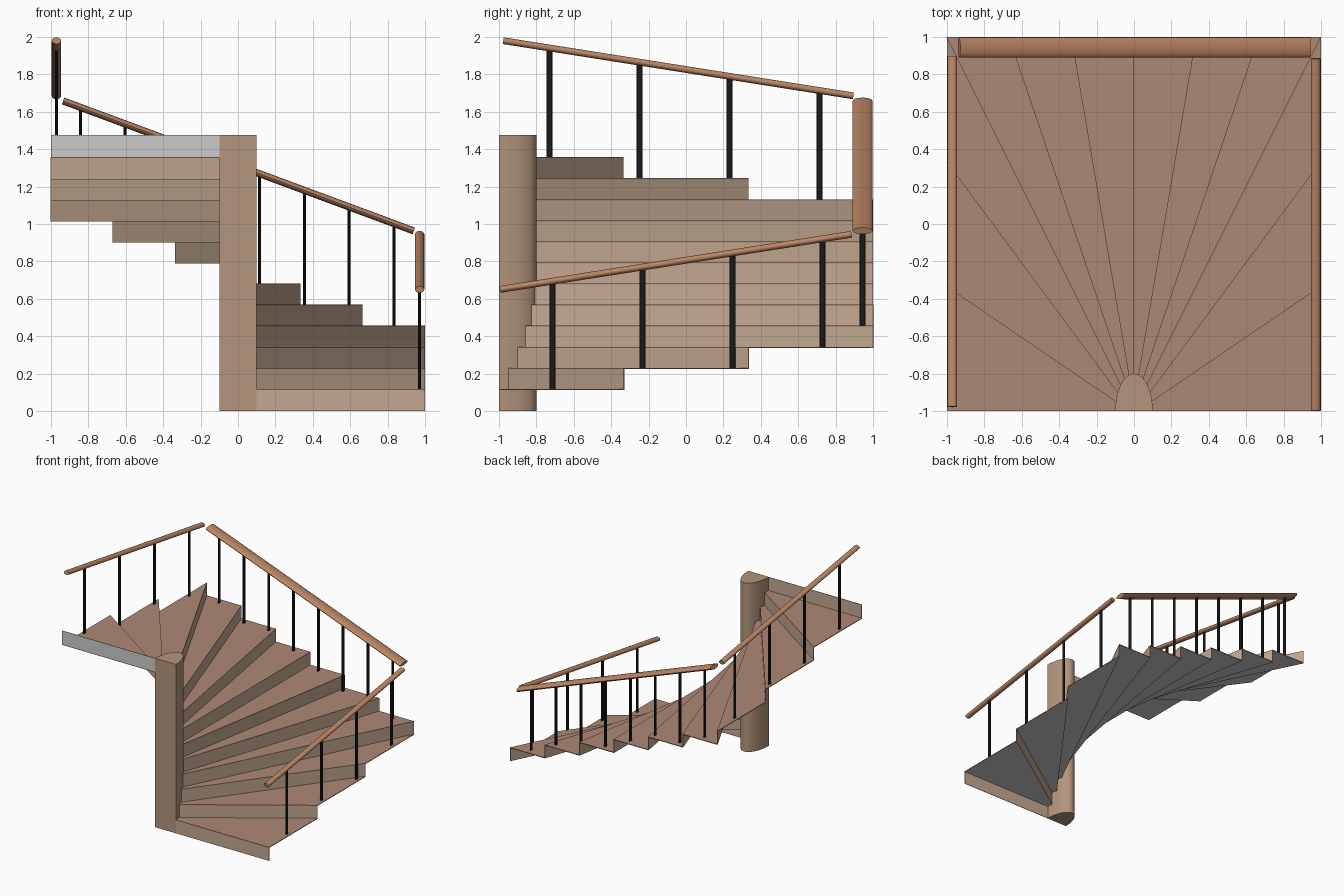
import bpy, bmesh, math
from mathutils import Vector

if "Cube" in bpy.data.objects:
    bpy.data.objects.remove(bpy.data.objects["Cube"])


def mat(name, rgb):
    m = bpy.data.materials.new(name)
    m.diffuse_color = (*rgb, 1)
    m.use_nodes = True
    m.node_tree.nodes["Principled BSDF"].inputs["Base Color"].default_value = m.diffuse_color
    return m


TREAD = mat("tread_wood", (0.42, 0.25, 0.18))
RISER = mat("riser_wood", (0.56, 0.40, 0.29))
POST = mat("post_wood", (0.45, 0.30, 0.20))
RAIL = mat("rail_wood", (0.50, 0.24, 0.13))
BLACK = mat("black_metal", (0.01, 0.01, 0.01))
GREY = mat("underside_grey", (0.6, 0.6, 0.6))


def finish(name, bm, mats, smooth=False):
    bmesh.ops.recalc_face_normals(bm, faces=bm.faces)
    me = bpy.data.meshes.new(name)
    bm.to_mesh(me)
    bm.free()
    for m in mats:
        me.materials.append(m)
    ob = bpy.data.objects.new(name, me)
    bpy.context.collection.objects.link(ob)
    if smooth:
        bpy.ops.object.select_all(action='DESELECT')
        ob.select_set(True)
        bpy.context.view_layer.objects.active = ob
        bpy.ops.object.shade_smooth_by_angle(angle=math.radians(35))
    return ob


def loft(bm, a, b):
    """Closed prism between two matching rings; returns the cap of ring a."""
    va, vb = [bm.verts.new(p) for p in a], [bm.verts.new(p) for p in b]
    n = len(va)
    for i in range(n):
        j = (i + 1) % n
        bm.faces.new((va[i], va[j], vb[j], vb[i]))
    bm.faces.new(vb)
    return bm.faces.new(va[::-1])


def rod(name, p0, p1, rh, rv, m, side, n=16):
    """Straight rod with an elliptical section."""
    p0, p1 = Vector(p0), Vector(p1)
    side = Vector(side)
    up = (p1 - p0).normalized().cross(side)
    ring = [side * rh * math.cos(2 * math.pi * i / n) + up * rv * math.sin(2 * math.pi * i / n)
            for i in range(n)]
    bm = bmesh.new()
    loft(bm, [p0 + r for r in ring], [p1 + r for r in ring])
    return finish(name, bm, [m], True)


N, THICK, TOP = 12, 0.006, 1.475


def tread_z(k):
    return 0.118 + 0.1127 * k


# Step lines: outer ends evenly spaced along three walls, inner ends on the post
def outer(k):
    if k <= 3:
        return Vector((1, -1 + k * 2 / 3, 0))
    if k <= 9:
        return Vector((1 - (k - 3) / 3, 1, 0))
    return Vector((-1, 1 - (k - 9) * 2 / 3, 0))


def inner(k):
    t = math.pi * k / N
    return Vector((0.1 * math.cos(t), -1 + 0.2 * math.sin(t), 0))


Z = Vector((0, 0, 1))

# Winder treads: thin slabs with grey undersides
for k in range(N):
    plan = [inner(k), outer(k), outer(k + 1), inner(k + 1)]
    z = tread_z(k)
    bm = bmesh.new()
    under = loft(bm, [p + Z * (z - THICK) for p in plan], [p + Z * z for p in plan])
    under.material_index = 1
    finish(f"tread_{k + 1}", bm, [TREAD, GREY])

# Risers: thin boards set just behind each step line
for k in range(N + 1):
    a, b = inner(k), outer(k)
    z0 = 0 if k == 0 else tread_z(k - 1) - THICK
    z1 = TOP if k == N else tread_z(k) - THICK * 0.5
    d = (b - a).normalized()
    back = Vector((-d.y, d.x, 0)) * 0.004
    if k == N:
        back = -back
    bm = bmesh.new()
    front = [a + Z * z0, b + Z * z0, b + Z * z1, a + Z * z1]
    face = loft(bm, front, [p + back for p in front])
    if k == N:
        face.material_index = 1
    finish(f"riser_{k + 1}", bm, [RISER, GREY])

# Half-round centre post
half = [Vector((0.1 * math.cos(math.pi * i / 24), -1 + 0.2 * math.sin(math.pi * i / 24), 0))
        for i in range(25)]
bm = bmesh.new()
loft(bm, half, [p + Z * TOP for p in half])
finish("centre_post", bm, [POST], True)

# Handrails: start, end, section radii, horizontal side direction
X, Y = (1, 0, 0), (0, 1, 0)
rails = {
    "right": ((0.971, -0.995, 0.65), (0.971, 0.885, 0.945), 0.025, 0.018, X),
    "back": ((0.94, 0.944, 0.963), (-0.935, 0.944, 1.658), 0.053, 0.019, Y),
    "left": ((-0.971, 0.895, 1.685), (-0.971, -0.977, 1.98), 0.025, 0.018, X),
}
spots = {
    "right": [(0.971, -0.714 + 0.481 * i, min(2, int((0.286 + 0.481 * i) * 1.5))) for i in range(4)],
    "back": [(0.834 - 0.2395 * i, 0.944, 3 + int((0.166 + 0.2395 * i) * 3)) for i in range(8)],
    "left": [(-0.971, 0.714 - 0.481 * i, 9 + int((0.286 + 0.481 * i) * 1.5)) for i in range(4)],
}
for name, (p0, p1, rh, rv, side) in rails.items():
    rod(f"{name}_handrail", p0, p1, rh, rv, RAIL, side)
    axis = 0 if name == "back" else 1
    # Balusters stand on their tread and reach into the rail
    for i, (x, y, k) in enumerate(spots[name]):
        f = ((x, y)[axis] - p0[axis]) / (p1[axis] - p0[axis])
        top = p0[2] + f * (p1[2] - p0[2])
        rod(f"{name}_baluster_{i + 1}", (x, y, tread_z(k)), (x, y, top), 0.008, 0.016, BLACK, X, 12)
